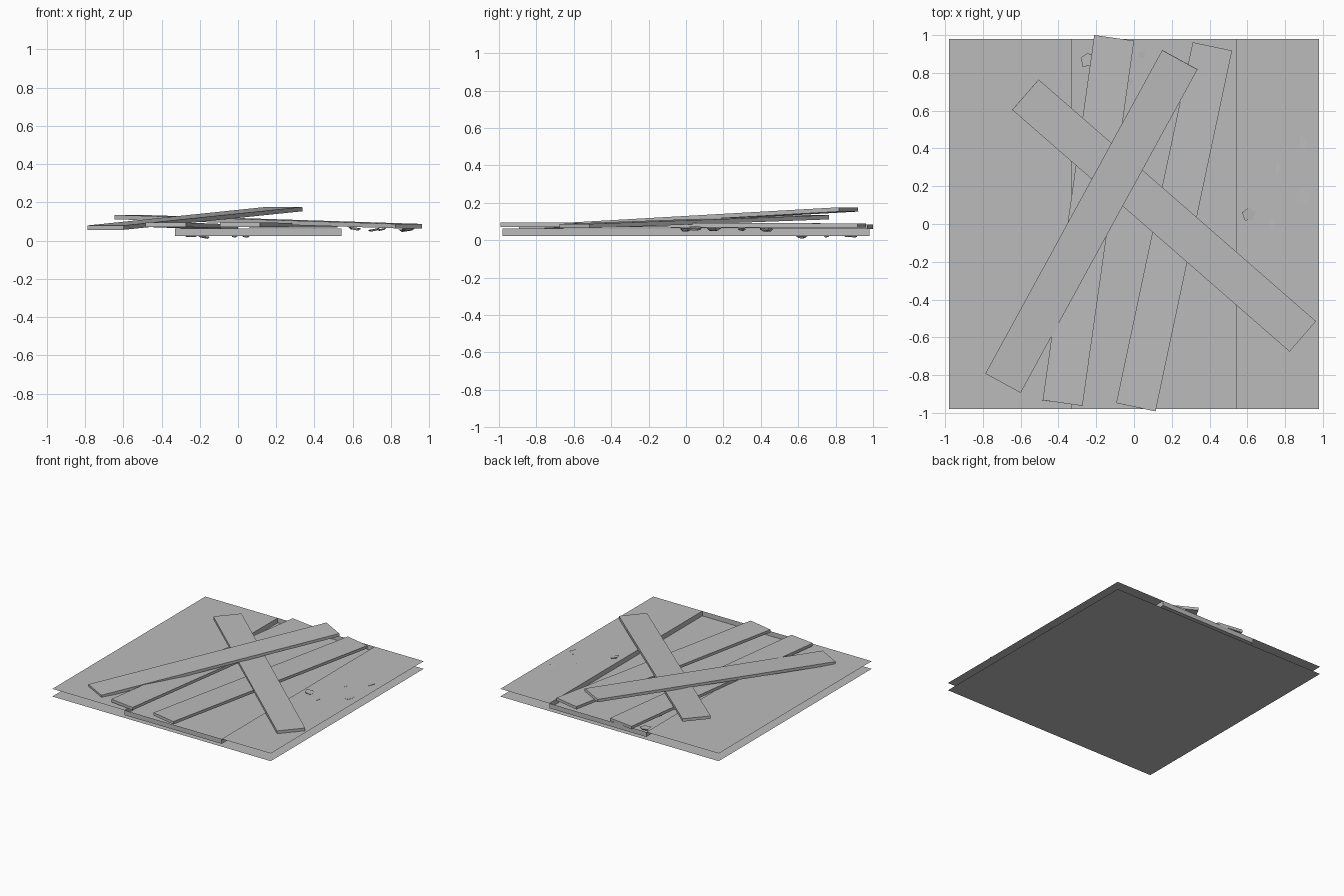
import bpy, bmesh, math, random
from mathutils import Vector

random.seed(4)
if "Cube" in bpy.data.objects:
    bpy.data.objects.remove(bpy.data.objects["Cube"], do_unlink=True)

grey = bpy.data.materials.new("plain_grey")
grey.use_nodes = True
colour = (0.5, 0.5, 0.5, 1)
grey.diffuse_color = colour
grey.node_tree.nodes["Principled BSDF"].inputs["Base Color"].default_value = colour


def finish(name, bm):
    mesh = bpy.data.meshes.new(name)
    bm.to_mesh(mesh)
    bm.free()
    mesh.materials.append(grey)
    obj = bpy.data.objects.new(name, mesh)
    bpy.context.collection.objects.link(obj)
    return obj


def sheet(bm, x0, x1, z):
    pts = [(x0, -HALF), (x1, -HALF), (x1, HALF), (x0, HALF)]
    return bm.faces.new([bm.verts.new((x, y, z)) for x, y in pts])


HALF = 0.98
TRENCH_L, TRENCH_R = -0.33, 0.54
GROUND, FLOOR = 0.062, 0.023

# Flat base and the two raised ground sheets beside the trench
for name, x0, x1, z in [("base_sheet", -HALF, HALF, 0),
                        ("ground_right", -HALF, TRENCH_L, GROUND),
                        ("ground_left", TRENCH_R, HALF, GROUND)]:
    bm = bmesh.new()
    sheet(bm, x0, x1, z)
    finish(name, bm)

# Shallow open-topped trench
bm = bmesh.new()
floor = sheet(bm, TRENCH_L, TRENCH_R, FLOOR)
rim = bmesh.ops.extrude_edge_only(bm, edges=floor.edges[:])
bmesh.ops.translate(bm, vec=(0, 0, GROUND - FLOOR),
                    verts=[v for v in rim["geom"] if isinstance(v, bmesh.types.BMVert)])
finish("trench", bm)


# Planks run from a start point to an end point along the middle of the underside
def plank(name, start, end, width=0.213, thick=0.023):
    a, b = Vector(start), Vector(end)
    along = (b - a).normalized()
    side = Vector((-along.y, along.x, 0)).normalized() * width / 2
    up = along.cross(side).normalized() * thick
    bm = bmesh.new()
    face = bm.faces.new([bm.verts.new(p) for p in (a - side, b - side, b + side, a + side)])
    top = bmesh.ops.extrude_face_region(bm, geom=[face])
    bmesh.ops.translate(bm, vec=up,
                        verts=[v for v in top["geom"] if isinstance(v, bmesh.types.BMVert)])
    bmesh.ops.recalc_face_normals(bm, faces=bm.faces[:])
    finish(name, bm)


plank("plank_right", (-0.378, -0.948, 0.071), (-0.105, 0.985, 0.061))
plank("plank_left", (0.01, -0.97, 0.071), (0.415, 0.94, 0.067))
plank("plank_cross_low", (0.893, -0.595, 0.064), (-0.575, 0.685, 0.111))
plank("plank_cross_high", (-0.693, -0.842, 0.056), (0.243, 0.87, 0.153))


# Angular stone chips sunk in the surfaces
def chip(name, x, y, z, radius, height):
    bm = bmesh.new()
    bmesh.ops.create_cone(bm, cap_ends=True, segments=5, radius1=radius * 0.6,
                          radius2=radius, depth=height)
    turn = random.uniform(0, math.tau)
    for v in bm.verts:
        v.co.x *= random.uniform(0.75, 1.1)
        v.co.y *= random.uniform(0.75, 1.1)
        v.co.z += v.co.x * 0.2 * math.cos(turn)
        v.co += Vector((x, y, z))
    finish(name, bm)


chips = [(-0.245, 0.87, 0.026, 0.045, 0.016), (0.04, 0.9, 0.021, 0.022, 0.009),
         (-0.02, 0.75, 0.021, 0.018, 0.009), (-0.18, 0.62, 0.019, 0.04, 0.012),
         (0.61, 0.05, 0.062, 0.045, 0.014), (0.71, 0.0, 0.055, 0.04, 0.011),
         (0.89, 0.15, 0.058, 0.045, 0.013), (0.88, 0.43, 0.055, 0.04, 0.014),
         (0.75, 0.3, 0.057, 0.025, 0.009)]
for i, c in enumerate(chips, 1):
    chip(f"stone_chip_{i}", *c)
